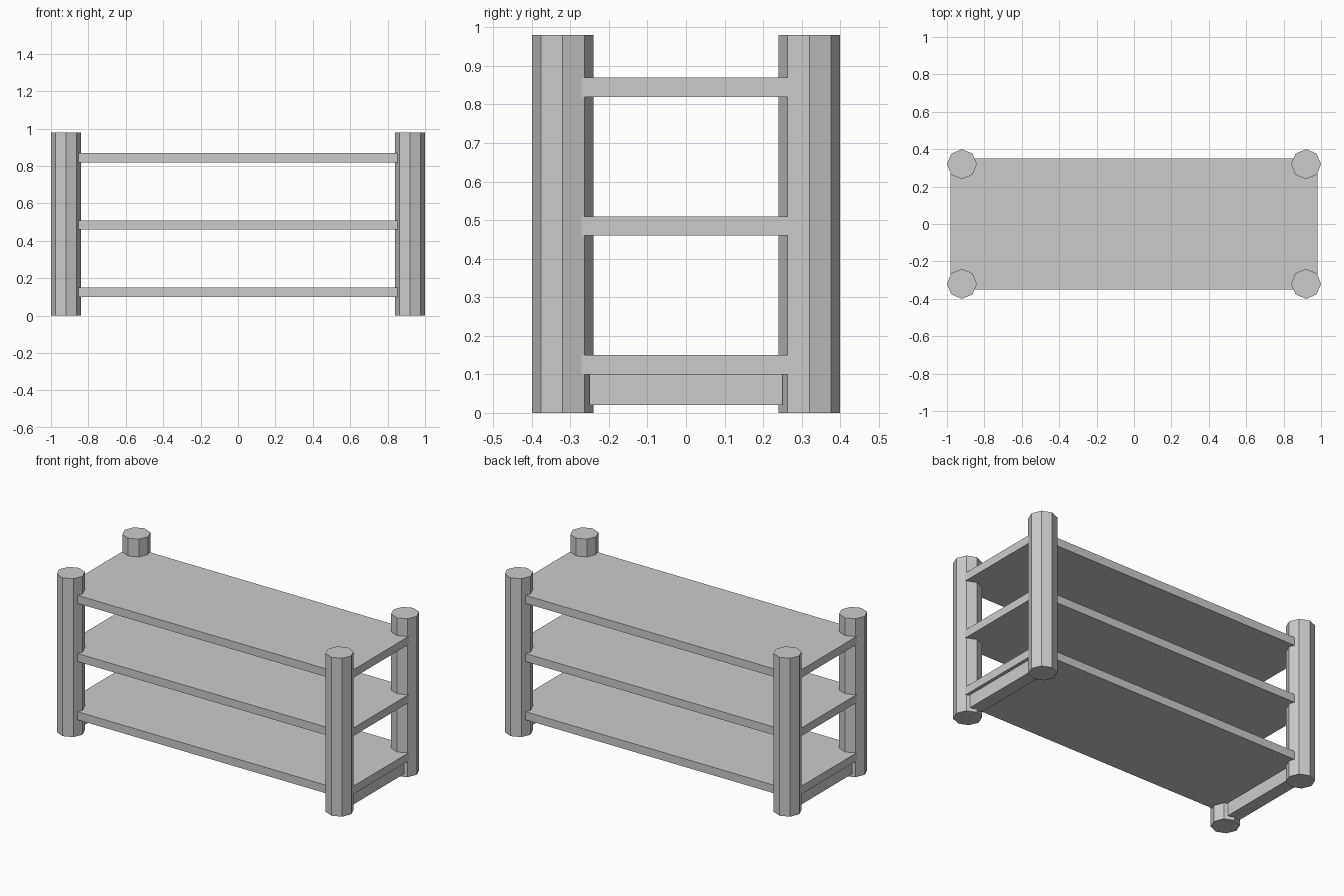
import bpy

if "Cube" in bpy.data.objects:
    bpy.data.objects.remove(bpy.data.objects["Cube"])


def box(name, size, loc):
    bpy.ops.mesh.primitive_cube_add(size=1, location=loc)
    ob = bpy.context.object
    ob.name = name
    ob.scale = size
    bpy.ops.object.transform_apply(location=False, rotation=False, scale=True)
    return ob


# Octagonal corner posts, with corners pointing along the axes
for side, x in (("left", -0.92), ("right", 0.92)):
    for end, y in (("front", -0.32), ("back", 0.32)):
        bpy.ops.mesh.primitive_cylinder_add(
            vertices=8, radius=0.08, depth=0.98, location=(x, y, 0.49))
        bpy.context.object.name = f"{end}_{side}_post"

    # Low rail joining the two posts under the bottom shelf
    box(f"{side}_rail", (0.08, 0.5, 0.08), (x, 0, 0.06))

# Three shelves
for name, z in (("bottom", 0.125), ("middle", 0.485), ("top", 0.845)):
    box(f"{name}_shelf", (1.96, 0.7, 0.05), (0, 0, z))
